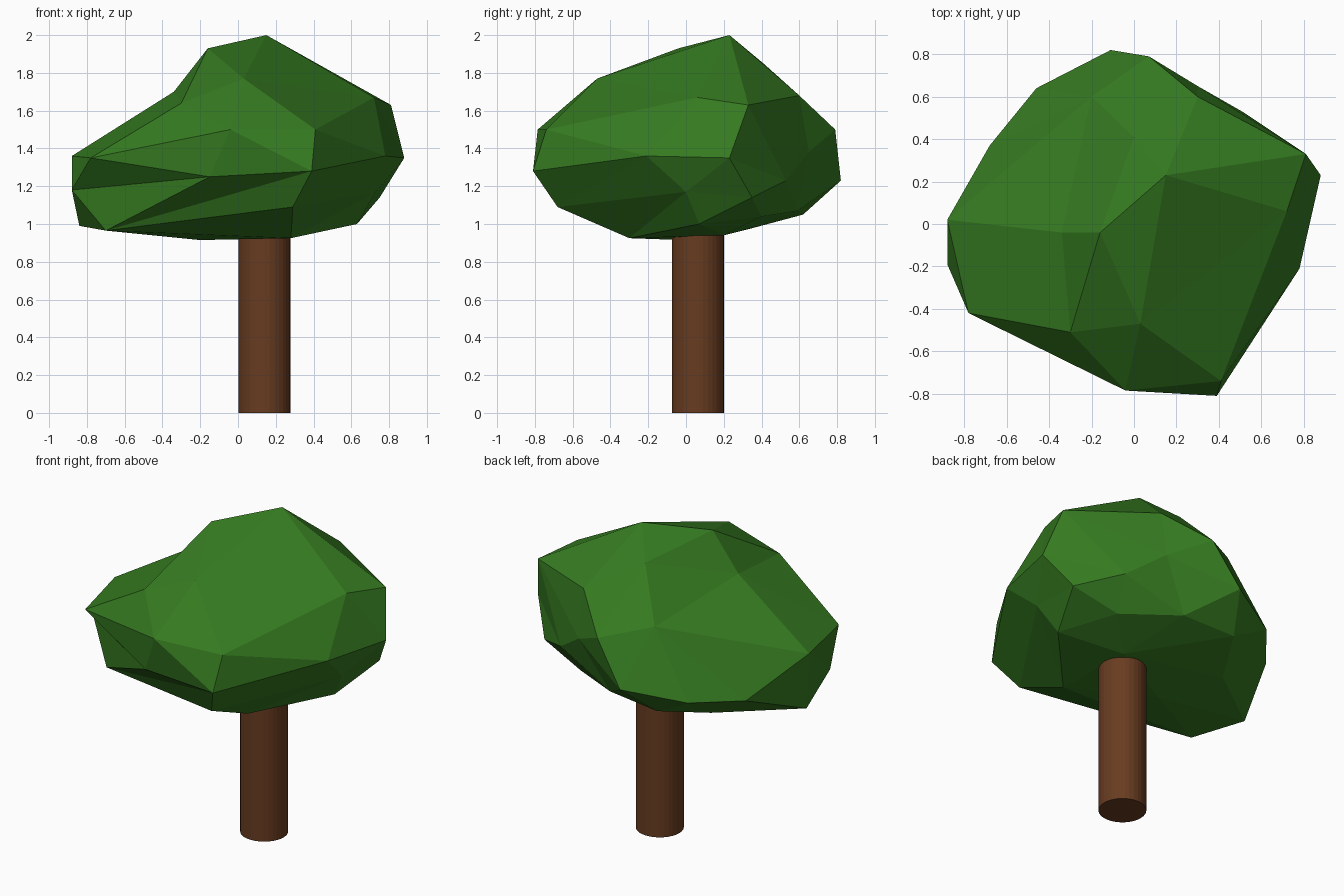
import bpy
import bmesh
from mathutils import Vector

default_cube = bpy.data.objects.get("Cube")
if default_cube:
    bpy.data.objects.remove(default_cube, do_unlink=True)


def make_material(name, colour):
    material = bpy.data.materials.new(name)
    material.use_nodes = True
    material.diffuse_color = colour
    shader = next(n for n in material.node_tree.nodes if n.type == "BSDF_PRINCIPLED")
    shader.inputs["Base Color"].default_value = colour
    shader.inputs["Roughness"].default_value = 0.9
    return material


def add_object(name, bm, material):
    bmesh.ops.recalc_face_normals(bm, faces=bm.faces)
    mesh = bpy.data.meshes.new(name)
    bm.to_mesh(mesh)
    bm.free()
    mesh.materials.append(material)
    thing = bpy.data.objects.new(name, mesh)
    bpy.context.collection.objects.link(thing)
    return thing


def wrap_points(points, centre, height_stretch):
    """Triangulate a lumpy closed shell: hull the directions, then restore positions."""
    bm = bmesh.new()
    positions = {}
    for point in points:
        direction = Vector(point) - centre
        direction.z *= height_stretch
        vert = bm.verts.new(direction.normalized())
        positions[vert] = point
    bmesh.ops.convex_hull(bm, input=list(bm.verts))
    for vert in bm.verts:
        vert.co = positions[vert]
    return bm


def crease_between(bm, start, end):
    """Turn the diagonal of the two triangles that separate two corners."""
    ends = {Vector(start).freeze(), Vector(end).freeze()}
    for edge in bm.edges:
        tips = {v.co.copy().freeze() for f in edge.link_faces for v in f.verts
                if v not in edge.verts}
        if tips == ends:
            bmesh.utils.edge_rotate(edge, True)
            return


leaf_green = make_material("leaf green", (0.036, 0.197, 0.015, 1))
bark_brown = make_material("bark brown", (0.138, 0.045, 0.015, 1))

# Corners of the faceted crown that its main creases run between
peak = (.15, .23, 2)
shoulder = (-.16, -.04, 1.93)
back_ridge = (0, .41, 1.85)
front_ridge = (-.3, -.51, 1.64)
left_corner = (.81, .33, 1.63)
back_corner = (.07, .79, 1.5)
right_corner = (-.78, -.42, 1.35)
right_rim = (-.88, -.19, 1.18)
front_corner = (-.04, -.785, 1.5)
front_rim = (.39, -.81, 1.28)
front_hollow = (-.15, -.715, 1.25)
front_low = (.29, -.68, 1.09)
front_base = (.28, -.3, .925)
right_base = (-.7, -.32, .965)

# Remaining corners, from the top down to the underside
crown_top = [
    (.03, -.47, 1.77), (-.34, -.04, 1.7), (.72, .06, 1.67), (.3, .6, 1.68),
    (-.2, .6, 1.57),
]
crown_middle = [
    (-.88, .02, 1.36), (.41, -.74, 1.5), (.78, -.21, 1.36), (.88, .23, 1.35),
    (-.11, .82, 1.23), (-.46, .64, 1.17), (-.68, .37, 1.14), (.3, .65, 1.38),
    (.51, .53, 1.23),
]
crown_bottom = [
    (.63, .07, 1), (.75, .35, 1.14), (.46, .4, 1.04), (.12, .59, 1.07),
    (-.23, .62, 1.05), (-.4, .32, .97), (-.84, -.01, .99), (-.2, -.02, .915),
    (.25, .2, .94), (.73, 0, 1.17),
]
key_corners = [
    peak, shoulder, back_ridge, front_ridge, left_corner, back_corner, right_corner,
    right_rim, front_corner, front_rim, front_hollow, front_low, front_base, right_base,
]
crown = wrap_points(key_corners + crown_top + crown_middle + crown_bottom,
                    Vector((0, 0, 1.35)), 1.6)
for start, end in [
    (right_corner, front_corner), (right_rim, front_hollow), (right_base, front_base),
    (right_base, front_low), (right_base, front_rim), (shoulder, front_ridge),
    (peak, left_corner), (back_ridge, back_corner),
]:
    crease_between(crown, start, end)
add_object("leaf_crown", crown, leaf_green)

# Straight round trunk reaching up into the crown
trunk_height = 1.2
trunk = bmesh.new()
bmesh.ops.create_cone(trunk, cap_ends=True, segments=32, radius1=.138, radius2=.138, depth=trunk_height)
trunk_object = add_object("trunk", trunk, bark_brown)
trunk_object.location = (.14, .063, trunk_height / 2)
